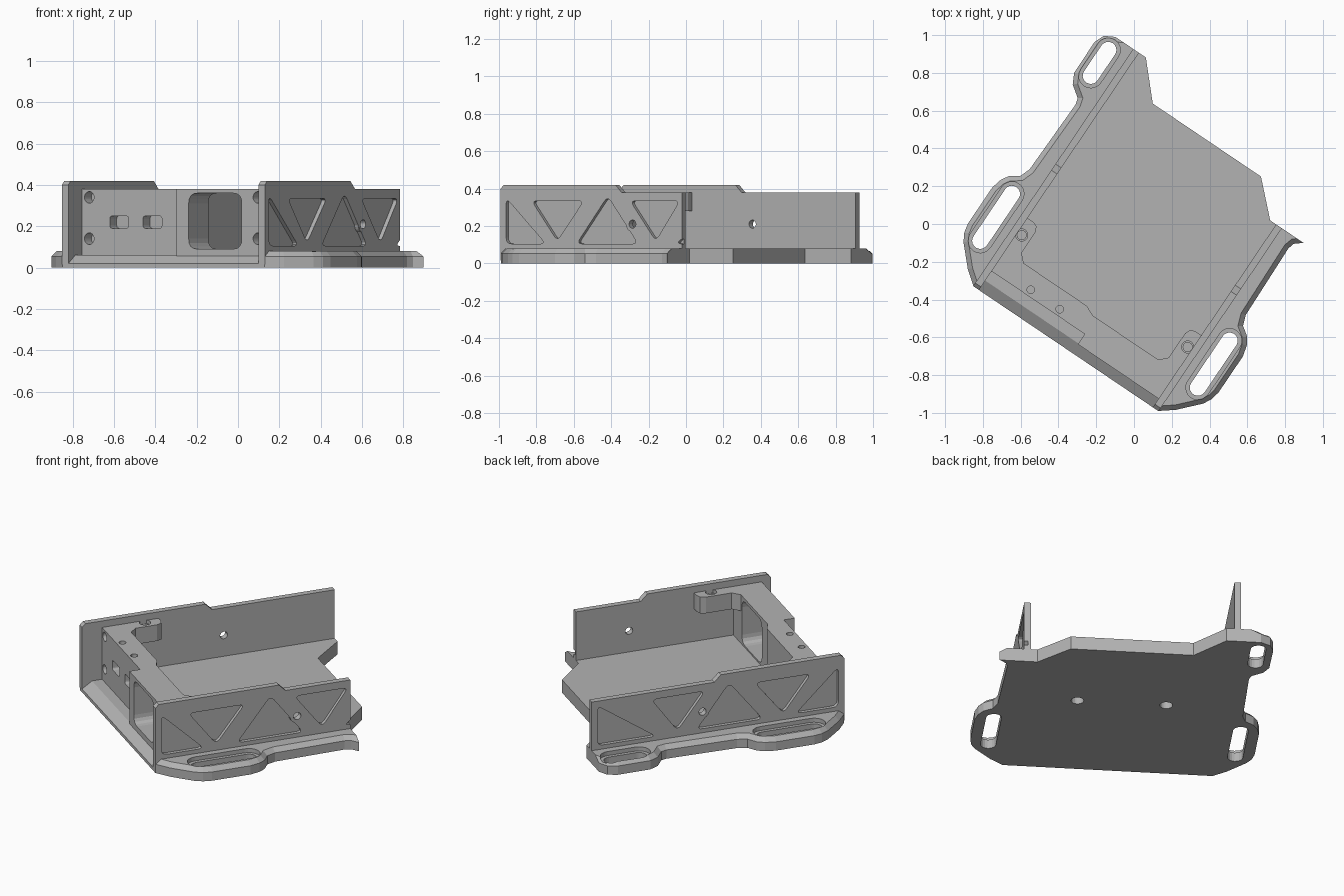
import bpy, bmesh, math
from mathutils import Matrix, Vector

old = bpy.data.objects.get("Cube")
if old:
    bpy.data.objects.remove(old, do_unlink=True)

W, T, FLOOR = 1.18, 0.035, 0.08      # width, wall thickness, plate thickness
LEN = {False: 1.515, True: 1.168}    # side wall lengths (second is the shorter one)

metal = bpy.data.materials.new("plain_grey")
metal.use_nodes = True
grey = (0.45, 0.45, 0.45, 1)
metal.diffuse_color = grey
metal.node_tree.nodes["Principled BSDF"].inputs["Base Color"].default_value = grey

AXES = {"uv": lambda a, b, h: (a, b, h),
        "vz": lambda a, b, h: (h, a, b),
        "uz": lambda a, b, h: (a, h, b)}
parts = []


def prism(name, pts, lo, hi, plane="uv", keep=True):
    """Extrude a 2D outline between two levels."""
    bm = bmesh.new()
    place = AXES[plane]
    face = bm.faces.new([bm.verts.new(place(a, b, lo)) for a, b in pts])
    ext = bmesh.ops.extrude_face_region(bm, geom=[face])
    move = Vector(place(0, 0, hi - lo))
    bmesh.ops.translate(bm, vec=move, verts=[g for g in ext["geom"] if isinstance(g, bmesh.types.BMVert)])
    bmesh.ops.recalc_face_normals(bm, faces=bm.faces)
    mesh = bpy.data.meshes.new(name)
    bm.to_mesh(mesh)
    bm.free()
    ob = bpy.data.objects.new(name, mesh)
    bpy.context.collection.objects.link(ob)
    if keep:
        mesh.materials.append(metal)
        parts.append(ob)
    return ob


def cut(target, pts, lo, hi, plane="uv"):
    """Cut a prism out of a part."""
    tool = prism("cutter", pts, lo, hi, plane, keep=False)
    tool.hide_render = True
    mod = target.modifiers.new("cut", "BOOLEAN")
    mod.operation, mod.solver, mod.object = "DIFFERENCE", "EXACT", tool
    bpy.context.view_layer.objects.active = target
    bpy.ops.object.modifier_apply(modifier=mod.name)
    bpy.data.objects.remove(tool, do_unlink=True)


def rounded(pts, r, n=4):
    """Round the corners of an outline."""
    out = []
    for i, p in enumerate(pts):
        p = Vector(p)
        a = p + (Vector(pts[i - 1]) - p).normalized() * r
        b = p + (Vector(pts[(i + 1) % len(pts)]) - p).normalized() * r
        for k in range(n + 1):
            t = k / n
            out.append(tuple(a * (1 - t) ** 2 + p * 2 * t * (1 - t) + b * t * t))
    return out


def capsule(a, b, r, length=0.0, n=10):
    """Circle, or a slot stretched along the second axis."""
    half = [(math.pi * k / n) for k in range(n + 1)]
    top = [(a + r * math.cos(t), b + length / 2 + r * math.sin(t)) for t in half]
    low = [(a - r * math.cos(t), b - length / 2 - r * math.sin(t)) for t in half]
    return top + low[(1 if not length else 0):(-1 if not length else None)]


def rect(a0, a1, b0, b1):
    return [(a0, b0), (a1, b0), (a1, b1), (a0, b1)]


# Base plate with mounting lobes on both sides
lobe = [(-.075, .058), (-.175, .165), (-.2, .21), (-.21, .26), (-.21, .49), (-.195, .55),
        (-.17, .59), (-.12, .625), (-.1, .68), (-.09, 1.1), (-.1, 1.135)]
tip = [(-.162, 1.18), (-.19, 1.235), (-.192, 1.43), (-.17, 1.485), (-.115, LEN[False])]
back = [(.079, LEN[False]), (.246, 1.333), (.937, 1.333), (1.107, LEN[True]), (W + .14, LEN[True])]
outline = [(0, 0)] + lobe + tip + back + [(W - u, v) for u, v in reversed(lobe)] + [(W, 0)]
plate = prism("base_plate", outline, 0, FLOOR)

# Chamfer the upper rim of the lobes
bm = bmesh.new()
bm.from_mesh(plate.data)
rim = []
for e in bm.edges:
    mid = (e.verts[0].co + e.verts[1].co) / 2
    level = all(v.co.z > FLOOR - .001 for v in e.verts)
    across = abs(e.verts[0].co.y - e.verts[1].co.y) < .001
    if level and not across and (mid.x < 0 or mid.x > W):
        rim.append(e)
bmesh.ops.bevel(bm, geom=rim, offset=.026, segments=1, affect="EDGES", profile=.5)
bm.to_mesh(plate.data)
bm.free()

# Sloped front sill
cut(plate, [(-.1, .02), (0, .02), (.06, .06), (.13, .06), (.13, .2), (-.1, .2)], T, W - T, "vz")

# Recessed slots in the lobes
slots = [(-.105, .37, .3), (-.108, 1.354, .165), (W + .105, .37, .3)]
for u, v, length in slots:
    cut(plate, capsule(u, v, .064, length), .055, .2)
    cut(plate, capsule(u, v, .043, length), -.1, .2)

# Blind holes underneath
for u in (.34, .84):
    cut(plate, capsule(u, .76, .036), -.1, .045)

# Side walls with triangular pockets and one bored boss
pockets = [[(.035, .35), (.035, .105), (.29, .105)],
           [(.2, .335), (.535, .335), (.365, .12)],
           [(.49, .105), (.885, .105), (.69, .36)],
           [(.835, .335), (1.155, .335), (1.0, .12)],
           [(1.13, .105), (1.48, .105), (1.48, .35)]]
for mirrored in (False, True):
    L = LEN[mirrored]
    side = (lambda u: W - u) if mirrored else (lambda u: u)
    name = "left" if mirrored else "right"
    profile = [(0, .015), (L, .015), (L, .38), (.78, .38), (.74, .42), (.02, .42), (0, .4)]
    wall = prism(name + "_side_wall", profile, *sorted((side(-.002), side(T))), "vz")
    for tri in pockets:
        if min(v for v, z in tri) < L:
            cut(wall, rounded(tri, .035), *sorted((side(-.05), side(.02))), "vz")
    boss = prism(name + "_wall_boss", capsule(.85, .21, .042), *sorted((side(-.001), side(.03))), "vz")
    for part in (wall, boss):
        cut(part, capsule(.85, .21, .022), *sorted((side(-.1), side(.1))), "vz")

# Stepped front wall
front = prism("front_wall", [(T, .12), (.63, .12), (.63, .055), (W - T, .055), (W - T, .225),
                             (.61, .225), (.555, .25), (T, .25)], .03, .38)
cut(front, rounded(rect(.7, 1.01, .09, .36), .05), -.1, .5, "uz")
for u, face in ((.076, .12), (W - .076, .055)):
    for z in (.14, .34):
        cut(front, capsule(u, z, .028), face - .1, face + .06, "uz")
for u0, u1 in ((.196, .305), (.39, .5)):
    cut(front, rounded(rect(u0, u1, .19, .25), .015), 0, .18, "uz")
for u in (.262, .446):
    cut(front, capsule(u, .155, .02), .3, .5)

# Bracket ears behind the front wall
for name, u0, u1, hole, start in (("right_ear", T, .112, .06, .25), ("left_ear", W - .112, W - T, W - .06, .225)):
    inner, outer = (u1, u0) if name == "right_ear" else (u0, u1)
    bend = .04 if inner > outer else -.04
    ear = prism(name, [(outer, start), (inner + bend, start), (inner, start + .04), (inner, .42),
                       (inner - bend * .3, .45), (inner - bend, .46), (outer, .46)], .28, .38)
    cut(ear, capsule(hole, .368, .024), .1, .5)
    cut(ear, capsule(hole, .368, .032), .36, .5)

# Turn the whole assembly into place
pose = Matrix.Translation((-.85, -.33, 0)) @ Matrix.Rotation(math.radians(-34), 4, "Z")
for ob in parts:
    ob.data.transform(pose)
